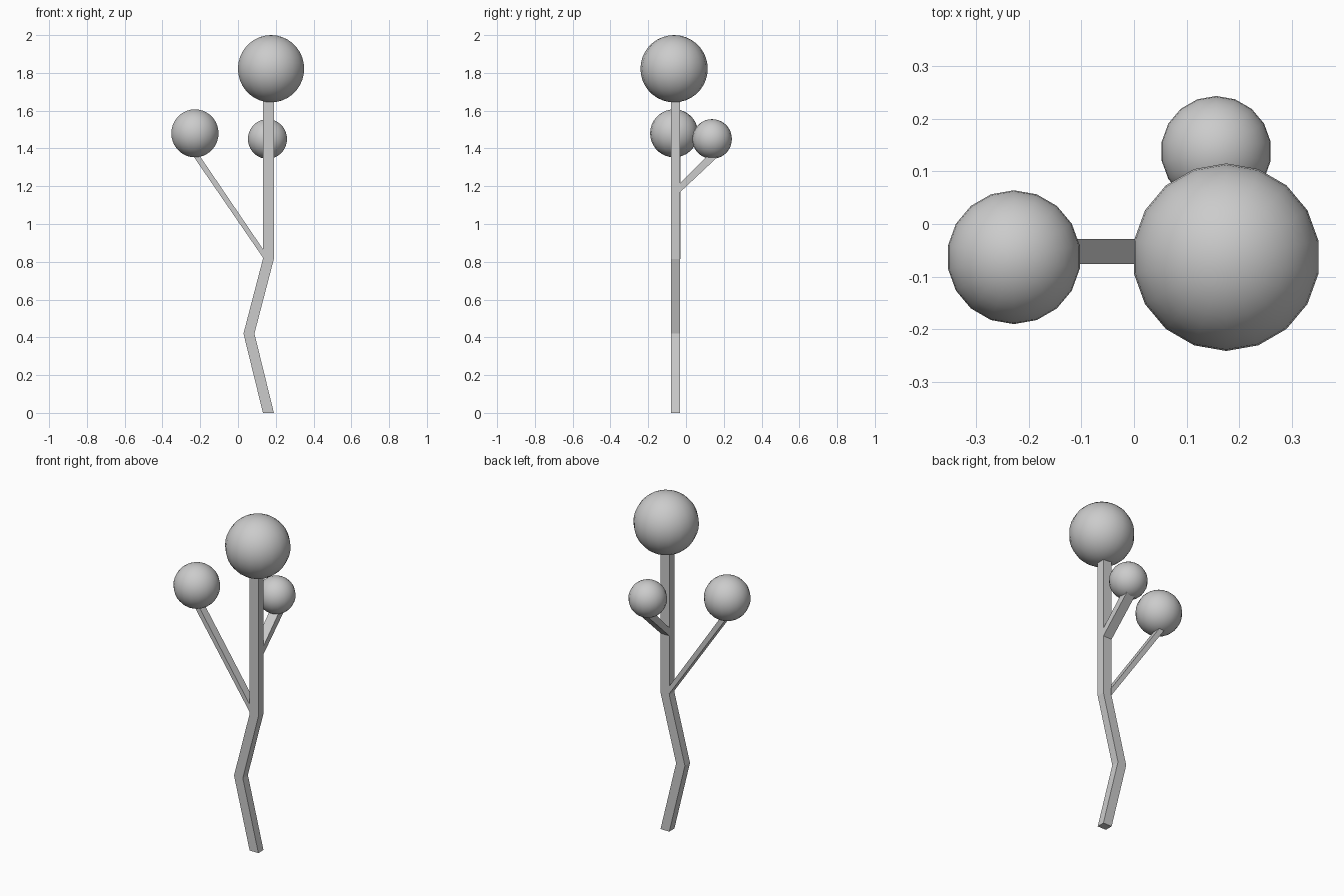
import bpy, bmesh
from mathutils import Vector

if "Cube" in bpy.data.objects:
    bpy.data.objects.remove(bpy.data.objects["Cube"])


def tube(name, rings):
    """Four-sided stem lofted through rings of four corners."""
    bm = bmesh.new()
    loops = [[bm.verts.new(Vector(c)) for c in r] for r in rings]
    for a, b in zip(loops, loops[1:]):
        for i in range(4):
            j = (i + 1) % 4
            bm.faces.new((a[i], a[j], b[j], b[i]))
    bm.faces.new(loops[0])
    bm.faces.new(loops[-1])
    bmesh.ops.recalc_face_normals(bm, faces=bm.faces)
    mesh = bpy.data.meshes.new(name)
    bm.to_mesh(mesh)
    bm.free()
    bpy.context.collection.objects.link(bpy.data.objects.new(name, mesh))


def ring_x(p, q, y0, y1):
    """Cross-section between two (x, z) points, spanning y0..y1."""
    return [(p[0], y0, p[1]), (q[0], y0, q[1]), (q[0], y1, q[1]), (p[0], y1, p[1])]


def ring_y(p, q, x0, x1):
    """Cross-section between two (y, z) points, spanning x0..x1."""
    return [(x0, p[0], p[1]), (x0, q[0], q[1]), (x1, q[0], q[1]), (x1, p[0], p[1])]


Y0, Y1 = -0.079, -0.031

# Zigzag trunk
tube("trunk", [ring_x((x - 0.029, z), (x + 0.029, z), Y0, Y1)
               for x, z in ((0.161, 0), (0.058, 0.42), (0.161, 0.815), (0.161, 1.67))])

# Branch to the left
tube("left_branch", [ring_x((0.137, 0.815), (0.137, 0.86), -0.076, -0.028),
                     ring_x((-0.246, 1.373), (-0.211, 1.373), -0.076, -0.028)])

# Branch to the back
tube("back_branch", [ring_y((-0.034, 1.166), (-0.034, 1.214), 0.132, 0.19),
                     ring_y((0.176, 1.363), (0.126, 1.373), 0.132, 0.19)])

# Round foliage
for name, loc, r in (("top_foliage", (0.175, -0.063, 1.822), 0.178),
                     ("left_foliage", (-0.228, -0.063, 1.48), 0.127),
                     ("back_foliage", (0.156, 0.138, 1.45), 0.105)):
    bpy.ops.mesh.primitive_uv_sphere_add(segments=18, ring_count=18, radius=r, location=loc)
    bpy.context.object.name = name
    bpy.ops.object.shade_smooth()
